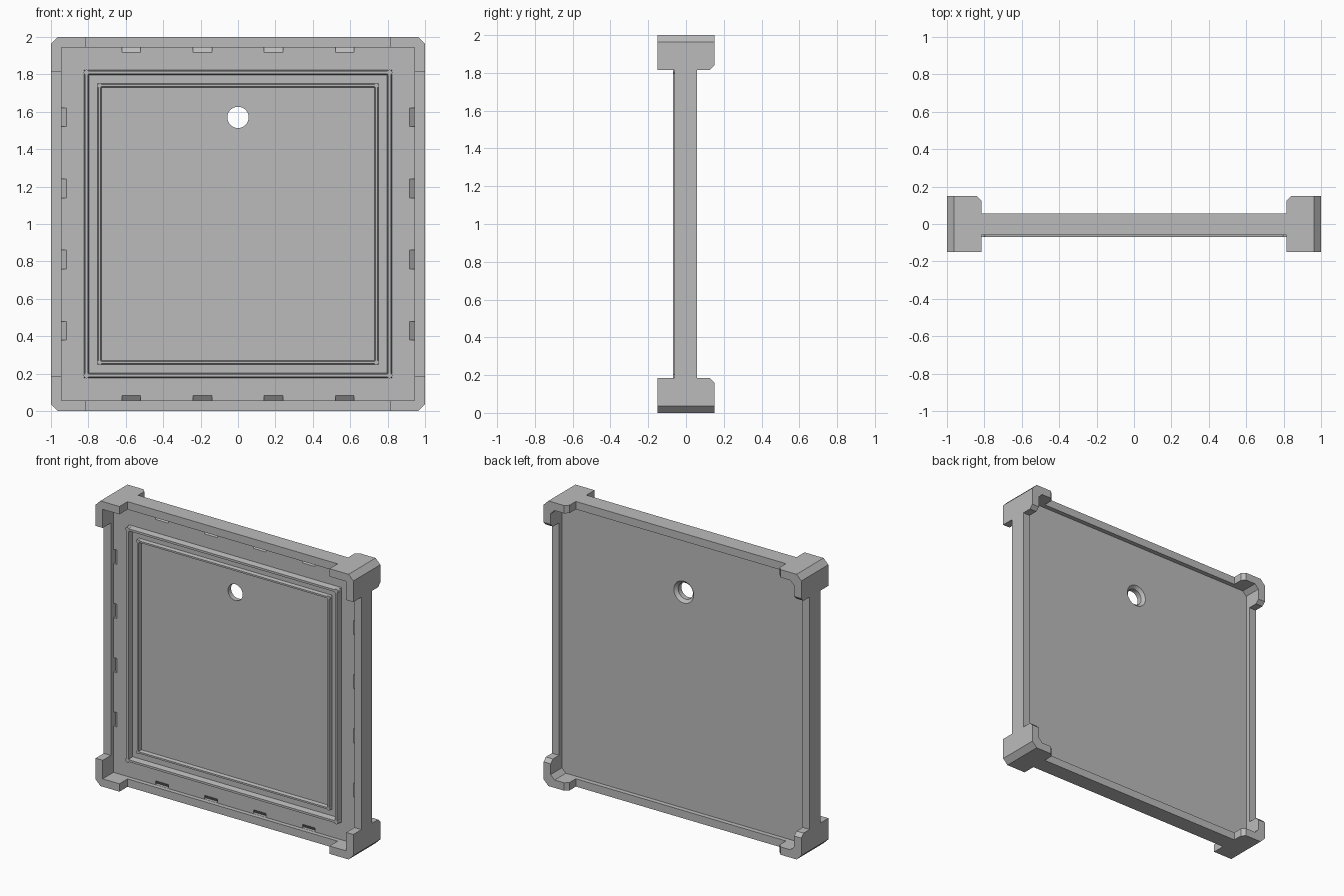
import bpy, bmesh, math
from mathutils import Matrix, Vector

if "Cube" in bpy.data.objects:
    bpy.data.objects.remove(bpy.data.objects["Cube"])

grey = bpy.data.materials.new("plain grey")
grey.use_nodes = True
grey.diffuse_color = (0.5, 0.5, 0.5, 1)
grey.node_tree.nodes["Principled BSDF"].inputs["Base Color"].default_value = (0.5, 0.5, 0.5, 1)

CENTRE = Vector((0, 0, 1))
HALF, WALL_IN, GAP = 1.0, 0.945, 0.815
RIM_FRONT, RIM_BACK = -0.06, 0.057
FLOOR_FRONT, FLOOR_BACK = -0.03, 0.025


def finish(name, bm):
    bmesh.ops.recalc_face_normals(bm, faces=bm.faces[:])
    mesh = bpy.data.meshes.new(name)
    bm.to_mesh(mesh)
    bm.free()
    mesh.materials.append(grey)
    obj = bpy.data.objects.new(name, mesh)
    bpy.context.collection.objects.link(obj)
    return obj


def prism(name, profile, vec, turn=0):
    """Extrude a closed outline along vec, turned about the y axis, around the panel centre."""
    bm = bmesh.new()
    face = bm.faces.new([bm.verts.new(p) for p in profile])
    out = bmesh.ops.extrude_face_region(bm, geom=[face])
    bmesh.ops.translate(bm, vec=vec, verts=[v for v in out["geom"] if isinstance(v, bmesh.types.BMVert)])
    bmesh.ops.rotate(bm, matrix=Matrix.Rotation(turn, 3, "Y"), verts=bm.verts[:])
    bmesh.ops.translate(bm, vec=CENTRE, verts=bm.verts[:])
    return finish(name, bm)


def octagon(r, c, y):
    """Square of half size r with corners cut by c."""
    k = r - c
    return [(x, y, z) for x, z in ((k, r), (r, k), (r, -k), (k, -r), (-k, -r), (-r, -k), (-r, k), (-k, r))]


def cone(name, r1, r2, y1, y2, z):
    bm = bmesh.new()
    bmesh.ops.create_cone(bm, cap_ends=True, segments=32, radius1=r1, radius2=r2, depth=y2 - y1)
    bmesh.ops.rotate(bm, matrix=Matrix.Rotation(-math.pi / 2, 3, "X"), verts=bm.verts[:])
    bmesh.ops.translate(bm, vec=(0, (y1 + y2) / 2, z), verts=bm.verts[:])
    return finish(name, bm)


# Solid block that the panel, rim and corner guards are cut from
panel = prism("panel_with_corner_guards", octagon(HALF, 0.037, -0.15), (0, 0.3, 0))

# Gaps between the corner guards, with sloped shoulders at the back
cutters = []
front_gap = [(-GAP, -0.4, -1.2), (GAP, -0.4, -1.2), (GAP, RIM_FRONT, -1.2), (-GAP, RIM_FRONT, -1.2)]
back_gap = [(-GAP, RIM_BACK, -1.2), (GAP, RIM_BACK, -1.2), (GAP, 0.125, -1.2),
            (GAP + 0.075, 0.2, -1.2), (-GAP - 0.075, 0.2, -1.2), (-GAP, 0.125, -1.2)]
for turn in (0, math.pi / 2):
    for outline in (front_gap, back_gap):
        cutters.append(prism("gap_cutter", outline, (0, 0, 2.4), turn))

# Shallow trays on both sides
cutters.append(prism("front_tray_cutter", [(x, -0.5, z) for x, z in
               ((-WALL_IN, -WALL_IN), (WALL_IN, -WALL_IN), (WALL_IN, WALL_IN), (-WALL_IN, WALL_IN))],
               (0, 0.5 + FLOOR_FRONT, 0)))
cutters.append(prism("back_tray_cutter", octagon(WALL_IN, 0.03, FLOOR_BACK), (0, 0.5, 0)))

# Hole with a countersink at the back
cutters.append(cone("hole_cutter", 0.057, 0.057, -0.3, 0.3, 1.57))
cutters.append(cone("countersink_cutter", 0.057, 0.083, 0.005, FLOOR_BACK + 0.006, 1.57))

# Ramped notches along the foot of each wall
for side in range(4):
    for i in range(4):
        x = -0.57 + 0.38 * i - 0.05
        ramp = [(x, FLOOR_FRONT - 0.005, -0.91), (x, FLOOR_FRONT - 0.005, -0.944), (x, FLOOR_FRONT + 0.02, -0.944)]
        cutters.append(prism("notch_cutter", ramp, (0.1, 0, 0), side * math.pi / 2))

for cutter in cutters:
    cutter.hide_render = True
    mod = panel.modifiers.new("cut", "BOOLEAN")
    mod.operation, mod.solver, mod.object = "DIFFERENCE", "EXACT", cutter
bpy.context.view_layer.update()
result = bpy.data.meshes.new_from_object(panel.evaluated_get(bpy.context.evaluated_depsgraph_get()))
panel.modifiers.clear()
panel.data = result
for cutter in cutters:
    bpy.data.objects.remove(cutter)


# Raised square beads on the front, with a small round post at each corner
def bead(name, r, width, top):
    section = [(-width, FLOOR_FRONT + 0.005), (-width * 0.5, top), (width * 0.5, top), (width, FLOOR_FRONT + 0.005)]
    bm = bmesh.new()
    loops = [[bm.verts.new((sx * (r + d), y, 1 + sz * (r + d))) for d, y in section]
             for sx, sz in ((-1, -1), (1, -1), (1, 1), (-1, 1))]
    for a, b in zip(loops, loops[1:] + loops[:1]):
        for j in range(4):
            k = (j + 1) % 4
            bm.faces.new((a[j], a[k], b[k], b[j]))
    finish(name, bm)
    for sx in (-1, 1):
        for sz in (-1, 1):
            post = cone(name + "_post", width, width, FLOOR_FRONT - top and top, FLOOR_FRONT + 0.005, 1 + sz * r)
            post.location.x = sx * r


bead("outer_bead", 0.81, 0.015, -0.07)
bead("inner_bead", 0.74, 0.012, -0.055)
